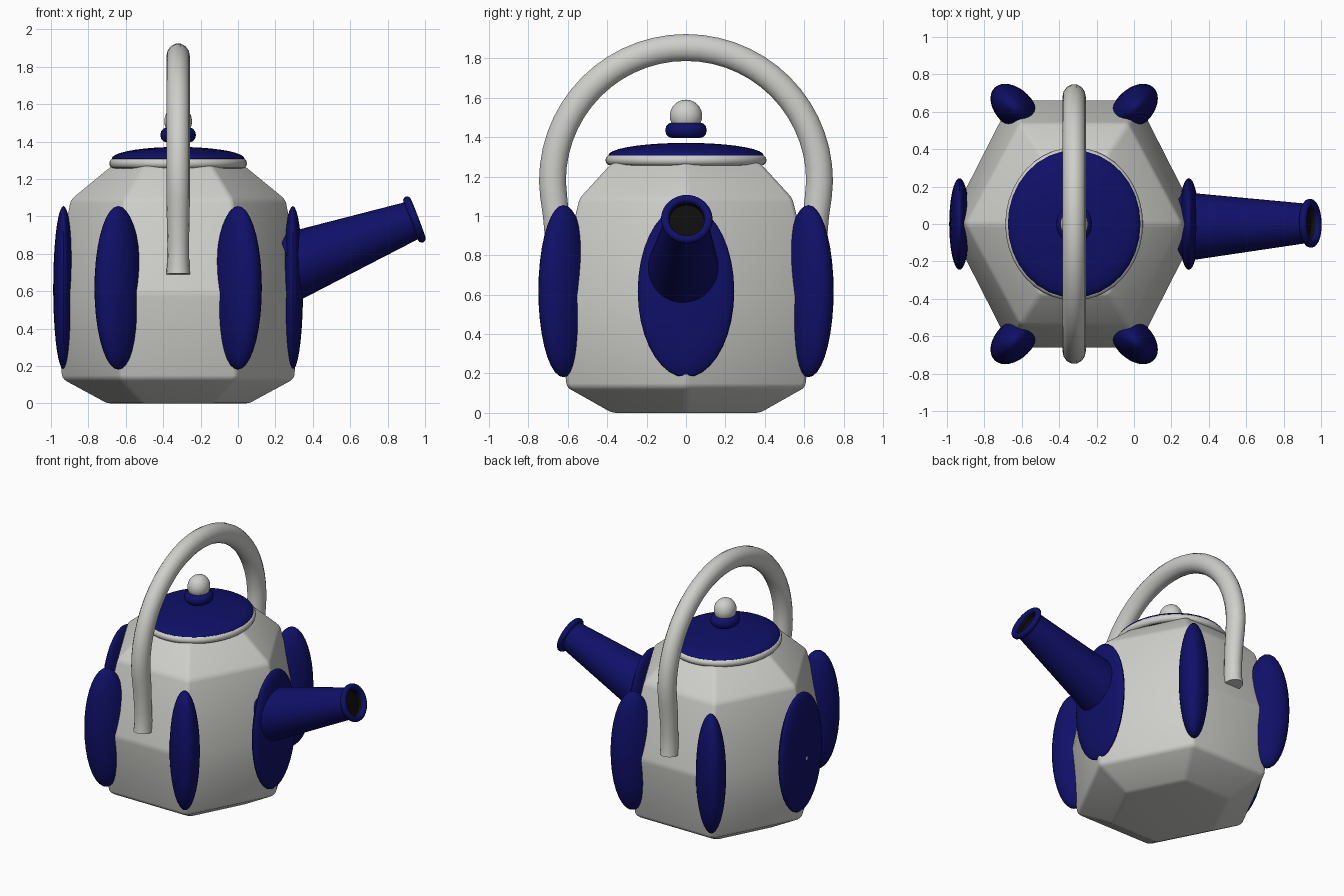
import bpy, bmesh, math
from mathutils import Matrix, Vector

default = bpy.data.objects.get("Cube")
if default:
    bpy.data.objects.remove(default, do_unlink=True)

CX = -0.32      # centre line of the pot
SQUASH = 0.9    # lid and knob are narrower across x


def material(name, rgb, roughness=0.5):
    mat = bpy.data.materials.new(name)
    mat.use_nodes = True
    mat.diffuse_color = (*rgb, 1)
    shader = mat.node_tree.nodes["Principled BSDF"]
    shader.inputs["Base Color"].default_value = (*rgb, 1)
    shader.inputs["Roughness"].default_value = roughness
    return mat


GREY = material("warm_grey", (0.62, 0.62, 0.59))
BLUE = material("deep_blue", (0.005, 0.005, 0.14))
BLACK = material("spout_black", (0.004, 0.004, 0.004))


def finish(name, bm, mats, matrix=Matrix(), angle=40):
    bmesh.ops.transform(bm, matrix=matrix, verts=bm.verts)
    bmesh.ops.recalc_face_normals(bm, faces=bm.faces)
    mesh = bpy.data.meshes.new(name)
    bm.to_mesh(mesh)
    bm.free()
    for mat in mats:
        mesh.materials.append(mat)
    obj = bpy.data.objects.new(name, mesh)
    bpy.context.collection.objects.link(obj)
    bpy.ops.object.select_all(action="DESELECT")
    obj.select_set(True)
    bpy.context.view_layer.objects.active = obj
    bpy.ops.object.shade_smooth_by_angle(angle=math.radians(angle))
    return obj


def loft(bm, rings, caps=True, closed=False):
    """Bridge a list of point rings with quads."""
    loops = [[bm.verts.new(p) for p in ring] for ring in rings]
    n = len(loops[0])
    pairs = list(zip(loops, loops[1:]))
    if closed:
        pairs.append((loops[-1], loops[0]))
    for a, b in pairs:
        for i in range(n):
            j = (i + 1) % n
            bm.faces.new((a[i], a[j], b[j], b[i]))
    if caps and not closed:
        bm.faces.new(loops[0][::-1])
        bm.faces.new(loops[-1])


def circle(r, z, n=40):
    return [(r * math.cos(t * math.tau / n), r * math.sin(t * math.tau / n), z)
            for t in range(n)]


def torus(name, major, minor, mat, matrix, minor_z=None):
    bm = bmesh.new()
    steps = [i * math.tau / 12 for i in range(12)]
    loft(bm, [circle(major + minor * math.cos(a), (minor_z or minor) * math.sin(a))
              for a in steps], closed=True)
    return finish(name, bm, [mat], matrix, 60)


def ellipsoid(name, centre, radii, mat, turn=0):
    bm = bmesh.new()
    bmesh.ops.create_uvsphere(bm, u_segments=32, v_segments=18, radius=1)
    matrix = (Matrix.Translation(centre) @ Matrix.Rotation(turn, 4, "Z")
              @ Matrix.Diagonal((*radii, 1)))
    return finish(name, bm, [mat], matrix)


# Six-sided body with a slight bulge and softened edges
bm = bmesh.new()
profile = [(0, 0.385, 0.375), (0.13, 0.625, 0.605), (0.59, 0.675, 0.662),
           (1.09, 0.58, 0.54), (1.27, 0.36, 0.375)]
loft(bm, [[(CX + rx, 0, z), (CX + rx / 2, ry, z), (CX - rx / 2, ry, z),
           (CX - rx, 0, z), (CX - rx / 2, -ry, z), (CX + rx / 2, -ry, z)]
          for z, rx, ry in profile])
bmesh.ops.recalc_face_normals(bm, faces=bm.faces)
edges = [e for e in bm.edges if e.calc_face_angle(0) > math.radians(20)]
bmesh.ops.bevel(bm, geom=edges, offset=0.02, segments=3, profile=0.5, affect="EDGES")
finish("body", bm, [GREY])

# Raised oval panels over the six corners
for label, side in (("left", 1), ("right", -1)):
    ellipsoid(label + "_panel", (CX + side * 0.613, 0, 0.618), (0.055, 0.245, 0.437), BLUE)
    for end, depth in (("front", -1), ("back", 1)):
        ellipsoid(f"{end}_{label}_panel", (CX + side * 0.32, depth * 0.622, 0.618),
                  (0.15, 0.1, 0.437), BLUE, turn=side * depth * math.pi / 4)

# Tapered spout with a dark recessed opening
base, tip = Vector((0.28, -0.014, 0.73)), Vector((0.943, 0.004, 0.983))
axis = tip - base
length = axis.length
aim = Matrix.Translation(base) @ axis.to_track_quat("Z", "Y").to_matrix().to_4x4()
bm = bmesh.new()
loft(bm, [circle(0.183, 0), circle(0.103, length), circle(0.092, length),
          circle(0.088, length - 0.03)])
for face in bm.faces:
    centre = face.calc_center_median()
    inside = centre.z > length - 0.04 and centre.xy.length < 0.096
    face.material_index = 1 if inside else 0
finish("spout", bm, [BLUE, BLACK], aim)
torus("spout_lip", 0.11, 0.021, BLUE, aim @ Matrix.Translation((0, 0, length)))

# Lid, rim and knob
ellipsoid("lid", (CX, 0, 1.308), (0.355, 0.394, 0.063), BLUE)
squash = Matrix.Diagonal((SQUASH, 1, 1, 1))
torus("lid_rim", 0.382, 0.027, GREY, Matrix.Translation((CX, 0, 1.283)) @ squash)
torus("knob_collar", 0.066, 0.04, BLUE, Matrix.Translation((CX, 0, 1.435)) @ squash)
ellipsoid("knob", (CX, 0, 1.508), (0.082 * SQUASH, 0.082, 0.082), GREY)

# Arched handle: straight tails joined by a half circle
tail = [(0.652, 0.69, 1), (0.648, 0.74, 0.95), (0.65, 0.85, 0.92), (0.66, 1.0, 0.97),
        (0.672, 1.1, 1)]
arc = [(0.678 * math.cos(i * math.pi / 28), 1.177 + 0.678 * math.sin(i * math.pi / 28), 1)
       for i in range(29)]
path = tail + arc + [(-y, z, s) for y, z, s in reversed(tail)]
rings = []
for i, (y, z, s) in enumerate(path):
    before, after = path[max(i - 1, 0)], path[min(i + 1, len(path) - 1)]
    along = Vector((0, after[0] - before[0], after[1] - before[1])).normalized()
    normal = Vector((0, along.z, -along.y))
    rings.append([Vector((CX + s * x * SQUASH, y, z)) + normal * (n * s)
                  for x, n, _ in circle(0.07, 0, 14)])
bm = bmesh.new()
loft(bm, rings)
finish("handle", bm, [GREY])
